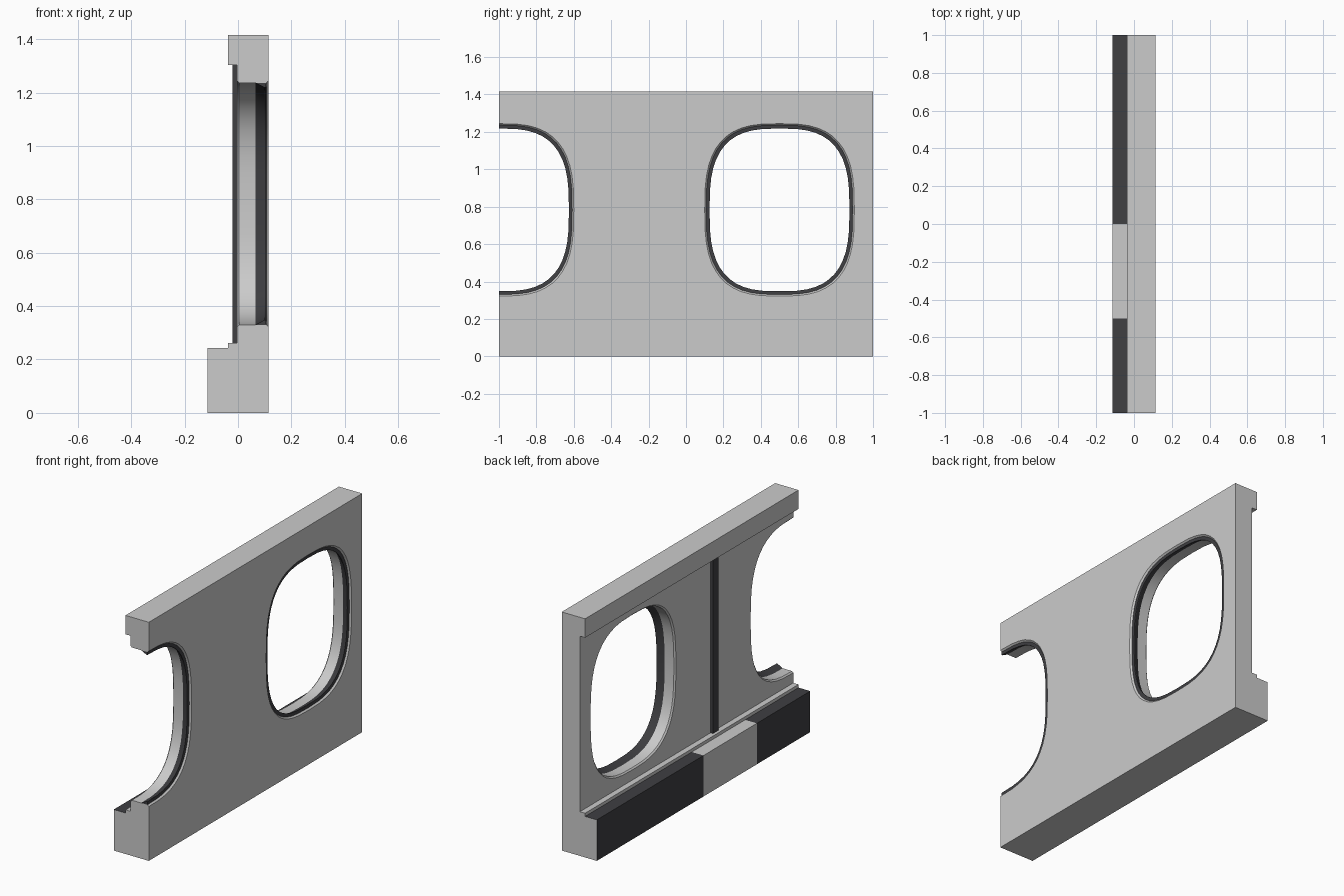
import bpy, bmesh, math

if "Cube" in bpy.data.objects:
    bpy.data.objects.remove(bpy.data.objects["Cube"])

WINDOWS = {"front": -1.0, "rear": 0.5}   # window centres along y
ZC, HALF_W, HALF_H = 0.783, 0.392, 0.453
SEG, POWER = 48, 2.9

dark = bpy.data.materials.new("dark_trim")
dark.diffuse_color = (0.05, 0.05, 0.055, 1)
dark.use_nodes = True
dark.node_tree.nodes["Principled BSDF"].inputs["Base Color"].default_value = dark.diffuse_color


def make(name, verts, faces, mat=None):
    me = bpy.data.meshes.new(name)
    me.from_pydata(verts, [], faces)
    bm = bmesh.new()
    bm.from_mesh(me)
    bmesh.ops.recalc_face_normals(bm, faces=bm.faces)
    bm.to_mesh(me)
    bm.free()
    ob = bpy.data.objects.new(name, me)
    bpy.context.collection.objects.link(ob)
    if mat:
        me.materials.append(mat)
    return ob


def prism(name, profile, y0, y1, mat=None):
    n = len(profile)
    verts = [(x, y, z) for y in (y0, y1) for x, z in profile]
    faces = [tuple(range(n)), tuple(range(2 * n - 1, n - 1, -1))]
    faces += [(i, (i + 1) % n, n + (i + 1) % n, n + i) for i in range(n)]
    return make(name, verts, faces, mat)


def rect(x0, x1, z0, z1):
    return [(x0, z0), (x1, z0), (x1, z1), (x0, z1)]


def outline(x, offset, yc, half=False):
    # rounded window outline; half=True gives only the +y side
    span, count = (math.pi, SEG // 2 + 1) if half else (math.tau, SEG)
    pts = []
    for i in range(count):
        t = -math.pi / 2 + span * i / (SEG // 2 if half else SEG)
        c, s = math.cos(t), math.sin(t)
        if abs(c) < 1e-9:
            c = 0.0
        cy = math.copysign(abs(c) ** (2 / POWER), c)
        sz = math.copysign(abs(s) ** (2 / POWER), s)
        pts.append((x, yc + (HALF_W + offset) * cy, ZC + (HALF_H + offset) * sz))
    return pts


def loft(name, profile, yc, half=False, tube=False, mat=None):
    loops = [outline(x, o, yc, half) for x, o in profile]
    n, m = len(loops[0]), len(loops)
    verts = [p for lp in loops for p in lp]
    faces = []
    for j in range(m if tube else m - 1):
        k = (j + 1) % m
        for i in range(n - 1 if half else n):
            a = (i + 1) % n
            faces.append((j * n + i, j * n + a, k * n + a, k * n + i))
    if not tube:
        faces += [tuple(range(n)), tuple(range((m - 1) * n, m * n))]
    elif half:
        faces += [tuple(j * n + e for j in range(m)) for e in (0, n - 1)]
    return make(name, verts, faces, mat)


def smooth(ob):
    bpy.ops.object.select_all(action='DESELECT')
    ob.select_set(True)
    bpy.context.view_layer.objects.active = ob
    bpy.ops.object.shade_smooth_by_angle(angle=math.radians(25))


# Wall panel with head rail and stepped foot
wall = prism("wall_panel", [
    (-0.038, 0), (0.115, 0), (0.115, 1.415), (-0.038, 1.415),
    (-0.038, 1.303), (-0.004, 1.303), (-0.004, 0.262), (-0.038, 0.262)], -1, 1)

# Window openings with small bevelled lips on both sides
cut_profile = [(-0.03, 0.034), (0.004, 0), (0.106, 0), (0.126, 0.018)]
cutters = []
for label, yc in WINDOWS.items():
    cutter = loft("window_cutter_" + label, cut_profile, yc)
    cutter.hide_render = True
    mod = wall.modifiers.new("opening", 'BOOLEAN')
    mod.operation, mod.solver, mod.object = 'DIFFERENCE', 'EXACT', cutter
    cutters.append(cutter)
bpy.context.view_layer.objects.active = wall
for mod in list(wall.modifiers):
    bpy.ops.object.modifier_apply(modifier=mod.name)
for cutter in cutters:
    bpy.data.objects.remove(cutter)
smooth(wall)

# Dark wedge-shaped window seals
for label, yc in WINDOWS.items():
    seal = loft("window_seal_" + label,
                [(0.065, 0), (0.1, -0.018), (0.105, -0.018), (0.106, 0)],
                yc, half=yc == -1, tube=True, mat=dark)
    smooth(seal)

# Lower ducts: dark faces on the room side and top, plain ends
for name, y0, y1, is_dark in (("duct_front", -1, -0.5, True),
                              ("duct_middle", -0.5, 0, False),
                              ("duct_rear", 0, 1, True)):
    duct = prism(name, rect(-0.115, -0.038, 0, 0.243), y0, y1)
    if is_dark:
        plain = bpy.data.materials.new("plain_" + name)
        duct.data.materials.append(plain)
        duct.data.materials.append(dark)
        for p in duct.data.polygons:
            if p.normal.x < -0.5 or p.normal.z > 0.5:
                p.material_index = 1

# Vertical joint strip midway between the windows
prism("joint_strip", rect(-0.02, -0.004, 0.262, 1.303), -0.275, -0.225, dark)
